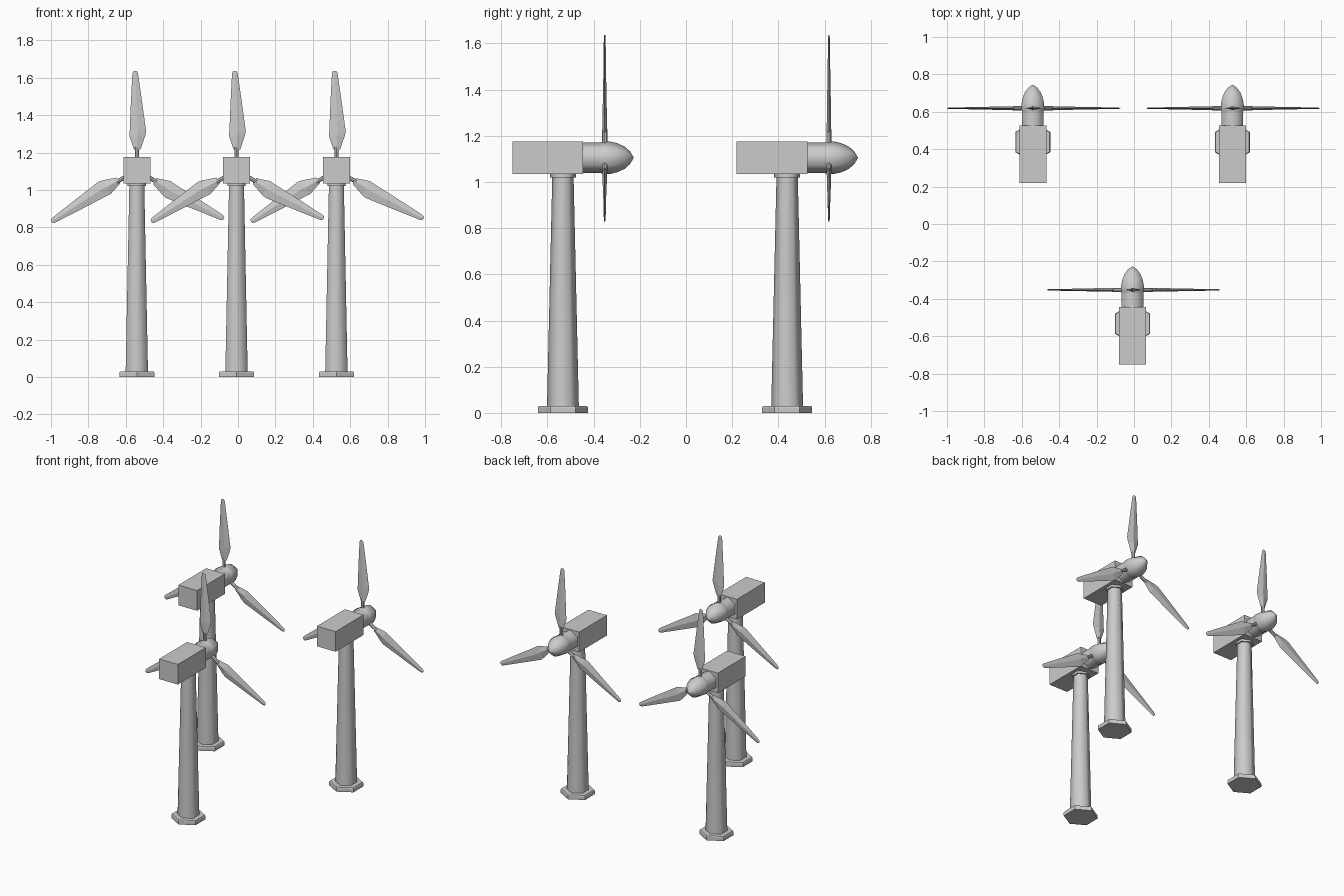
import bpy, bmesh, math
from mathutils import Matrix, Vector

if "Cube" in bpy.data.objects:
    bpy.data.objects.remove(bpy.data.objects["Cube"])

grey = bpy.data.materials.new("light_grey")
grey.diffuse_color = (0.6, 0.6, 0.6, 1)
grey.use_nodes = True
grey.node_tree.nodes["Principled BSDF"].inputs["Base Color"].default_value = grey.diffuse_color

HUB_Z = 1.105      # height of the rotor axis
BLADE_Y = 0.181    # rotor plane, in front of the tower axis


def finish(bm, name, origin, smooth=None):
    bmesh.ops.recalc_face_normals(bm, faces=bm.faces)
    me = bpy.data.meshes.new(name)
    bm.to_mesh(me)
    bm.free()
    me.materials.append(grey)
    ob = bpy.data.objects.new(name, me)
    ob.location = origin
    bpy.context.collection.objects.link(ob)
    if smooth:
        bpy.ops.object.select_all(action='DESELECT')
        ob.select_set(True)
        bpy.context.view_layer.objects.active = ob
        bpy.ops.object.shade_smooth_by_angle(angle=math.radians(smooth))


def loft(bm, rings):
    """Skin a list of closed rings of points and cap both ends."""
    loops = [[bm.verts.new(p) for p in ring] for ring in rings]
    n = len(loops[0])
    for a, b in zip(loops, loops[1:]):
        for i in range(n):
            j = (i + 1) % n
            bm.faces.new((a[i], a[j], b[j], b[i]))
    bm.faces.new(loops[0][::-1])
    bm.faces.new(loops[-1])


def hex_lathe(name, profile, origin, along_y=False, smooth=None):
    """Six-sided turned shape from (radius, height) pairs."""
    bm = bmesh.new()
    ang = [math.pi / 2 + k * math.pi / 3 for k in range(6)]
    loft(bm, [[(r * math.cos(a), r * math.sin(a), h) for a in ang] for r, h in profile])
    if along_y:
        bm.transform(Matrix.Translation((0, 0, HUB_Z)) @ Matrix.Rotation(-math.pi / 2, 4, 'X'))
    finish(bm, name, origin, smooth)


# blade stations: height above hub, left x, right x, half thickness
BLADE = [(0.112, -0.016, 0.020, 0.010), (0.185, -0.040, 0.045, 0.009),
         (0.208, -0.038, 0.050, 0.009), (0.36, -0.032, 0.029, 0.006),
         (0.515, -0.024, 0.007, 0.004), (0.527, -0.021, 0.003, 0.003),
         (0.532, -0.014, -0.004, 0.002)]


def blade(name, origin, angle):
    bm = bmesh.new()
    # lens-shaped blade
    loft(bm, [[(l, 0, z), ((l + r) / 2, -t, z), (r, 0, z), ((l + r) / 2, t, z)]
              for z, l, r, t in BLADE])
    # round root rod
    ang = [k * math.pi / 4 for k in range(8)]
    loft(bm, [[(0.011 * math.cos(a), 0.011 * math.sin(a), z) for a in ang]
              for z in (0.03, 0.125)])
    bm.transform(Matrix.Translation((0, BLADE_Y, HUB_Z)) @ Matrix.Rotation(angle, 4, 'Y'))
    finish(bm, name, origin)


def turbine(x, y, tag):
    o = Vector((x, y, 0))
    # hexagonal foot, tapered tower and collar
    hex_lathe("base_" + tag, [(0.108, 0), (0.108, 0.024), (0.104, 0.030)], o)
    hex_lathe("tower_" + tag, [(0.069, 0.025), (0.046, 1.03)], o, smooth=65)
    hex_lathe("collar_" + tag, [(0.056, 1.02), (0.056, 1.04)], o, smooth=65)
    # nacelle box
    bm = bmesh.new()
    bmesh.ops.create_cube(bm, size=1, matrix=Matrix.Translation((0, -0.0655, HUB_Z))
                          @ Matrix.Diagonal((0.144, 0.307, 0.14, 1)))
    finish(bm, "nacelle_" + tag, o)
    # neck and bullet-shaped hub
    hex_lathe("neck_" + tag, [(0.067, 0.08), (0.067, 0.168)], o, True, 65)
    hex_lathe("hub_" + tag, [(0.066, 0.160), (0.071, 0.178), (0.070, 0.205), (0.063, 0.235),
                             (0.048, 0.268), (0.027, 0.291), (0.002, 0.306)], o, True, 65)
    # three blades
    for i in range(3):
        blade(f"blade_{tag}_{i + 1}", o, i * 2 * math.pi / 3)


turbine(-0.541, 0.438, "left")
turbine(-0.008, -0.533, "middle")
turbine(0.526, 0.438, "right")
